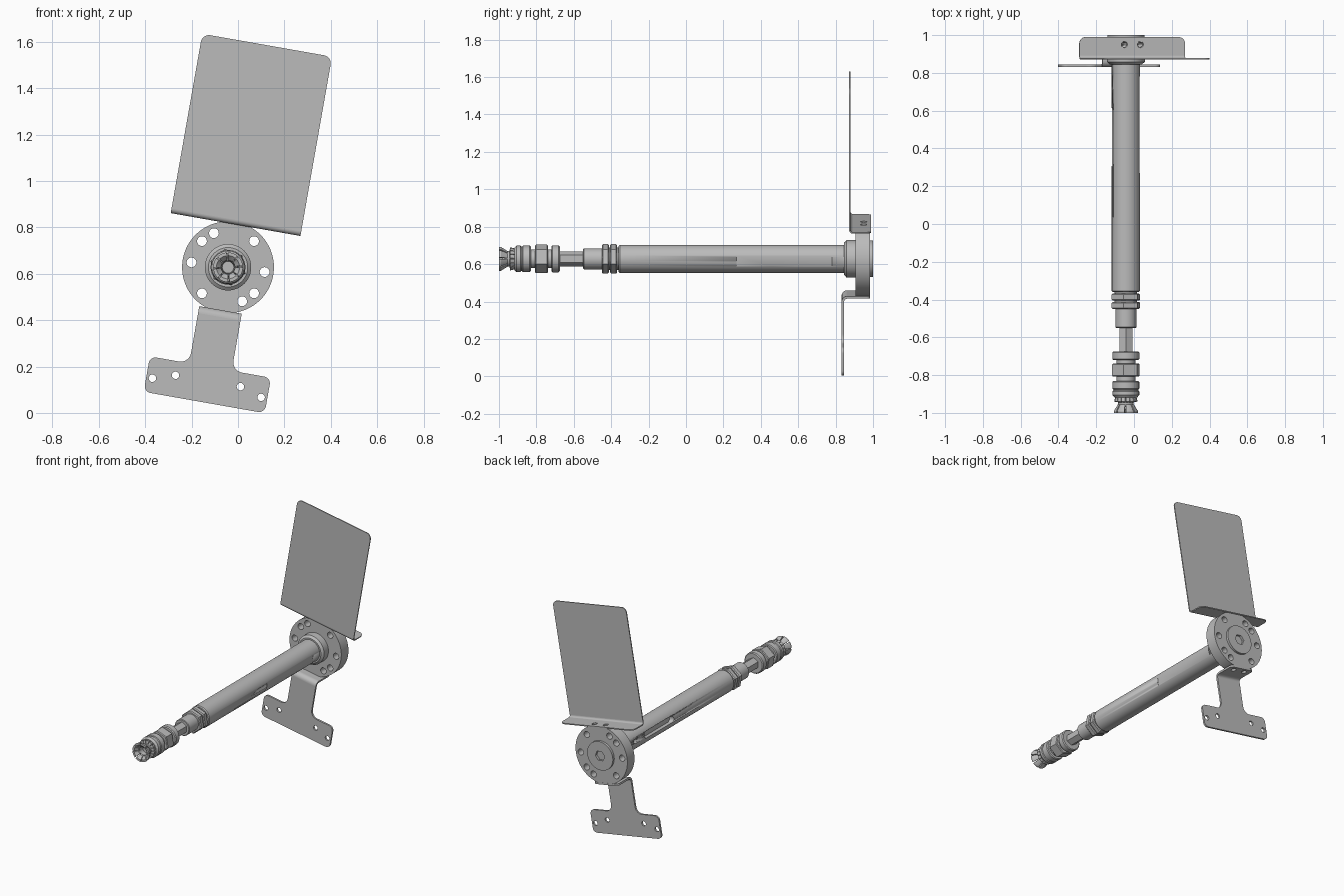
import bpy, bmesh
from math import sin, cos, pi, radians, sqrt
from mathutils import Matrix, Vector

cube = bpy.data.objects.get("Cube")
if cube:
    bpy.data.objects.remove(cube, do_unlink=True)

grey = bpy.data.materials.new("machined grey")
grey.use_nodes = True
grey.diffuse_color = (0.5, 0.5, 0.5, 1)
grey.node_tree.nodes["Principled BSDF"].inputs["Base Color"].default_value = (0.5, 0.5, 0.5, 1)

# Shaft axis and the tilted frame of the brackets
CENTRE = Vector((-0.043, 0, 0.628))
TILT = radians(10)
U = Vector((cos(TILT), 0, -sin(TILT)))
V = Vector((sin(TILT), 0, cos(TILT)))
Y = Vector((0, 1, 0))


def frame(a, b, n, offset):
    m = Matrix((a, b, n)).transposed().to_4x4()
    m.translation = CENTRE + offset
    return m


def finish(name, mesh):
    mesh.materials.clear()
    mesh.materials.append(grey)
    mesh.shade_smooth()
    mesh.set_sharp_from_angle(angle=radians(30))
    obj = bpy.data.objects.new(name, mesh)
    bpy.context.collection.objects.link(obj)
    return obj


def circle(x, y, r, n=32):
    return [(x + r * cos(2 * pi * i / n), y + r * sin(2 * pi * i / n)) for i in range(n)]


def rounded(corners):
    """Outline from right-angled corners (x, y, radius)."""
    out = []
    for i, (x, y, r) in enumerate(corners):
        p = Vector((x, y))
        if not r:
            out.append((x, y))
            continue
        a = (Vector(corners[i - 1][:2]) - p).normalized()
        b = (Vector(corners[(i + 1) % len(corners)][:2]) - p).normalized()
        for k in range(9):
            t = k * pi / 16
            out.append(tuple(p + a * r * (1 - sin(t)) + b * r * (1 - cos(t))))
    return out


def sheet(name, loops, thickness, matrix):
    """Flat plate: first loop is the outline, the others are holes."""
    curve = bpy.data.curves.new(name, "CURVE")
    curve.dimensions = "2D"
    curve.fill_mode = "BOTH"
    curve.extrude = thickness / 2
    for loop in loops:
        s = curve.splines.new("POLY")
        s.points.add(len(loop) - 1)
        for p, (x, y) in zip(s.points, loop):
            p.co = (x, y, 0, 1)
        s.use_cyclic_u = True
    temp = bpy.data.objects.new(name + "_outline", curve)
    bpy.context.collection.objects.link(temp)
    bpy.context.view_layer.update()
    mesh = bpy.data.meshes.new_from_object(temp.evaluated_get(bpy.context.evaluated_depsgraph_get()))
    bpy.data.objects.remove(temp)
    bm = bmesh.new()
    bm.from_mesh(mesh)
    bmesh.ops.remove_doubles(bm, verts=bm.verts, dist=1e-5)
    bmesh.ops.recalc_face_normals(bm, faces=bm.faces)
    bm.to_mesh(mesh)
    bm.free()
    obj = finish(name, mesh)
    obj.matrix_world = matrix
    return obj


def lathe(name, profile, steps=48, start=0, wedges=0):
    """Turn an (r, y) profile round the shaft axis, whole or as separate wedges."""
    bm = bmesh.new()
    for w in range(wedges or 1):
        turn = Matrix.Rotation(start + (2 * pi * w / wedges if wedges else 0), 3, "Y")
        vs = [bm.verts.new(turn @ Vector((r, y, 0))) for r, y in profile]
        if wedges:
            geom = [bm.faces.new(vs)]
            geom += list(geom[0].edges) + vs
            bmesh.ops.spin(bm, geom=geom, axis=Y, cent=(0, 0, 0),
                           angle=2 * pi / wedges * 0.85, steps=6)
        else:
            geom = vs + [bm.edges.new(e) for e in zip(vs, vs[1:])]
            bmesh.ops.spin(bm, geom=geom, axis=Y, cent=(0, 0, 0), angle=2 * pi, steps=steps)
    bmesh.ops.remove_doubles(bm, verts=bm.verts, dist=1e-5)
    bmesh.ops.recalc_face_normals(bm, faces=bm.faces)
    mesh = bpy.data.meshes.new(name)
    bm.to_mesh(mesh)
    bm.free()
    obj = finish(name, mesh)
    obj.location = CENTRE
    return obj


def rod(name, r, y0, y1, chamfer=0.004, **kw):
    c = chamfer
    return lathe(name, [(0, y0), (r - c, y0), (r, y0 + c), (r, y1 - c), (r - c, y1), (0, y1)], **kw)


def cut(obj, cutter):
    cutter.hide_render = True
    cutter.hide_set(True)
    mod = obj.modifiers.new(cutter.name, "BOOLEAN")
    mod.operation = "DIFFERENCE"
    mod.solver = "EXACT"
    mod.object = cutter


# Main shaft with a long flat on one side and a slot and pin hole on the other
shaft = rod("main_shaft", 0.075, -0.36, 0.92, 0.006)
side = lambda offset: frame(Y, V, U, U * offset)
cut(shaft, sheet("flat_cutter", [rounded([(0.27, -0.1, 0), (0.78, -0.1, 0), (0.78, 0.1, 0), (0.27, 0.1, 0)])],
                 0.05, side(0.094)))
slot = [(0.3, -0.022, 0.021), (0.62, -0.022, 0.021), (0.62, 0.022, 0.021), (0.3, 0.022, 0.021)]
cut(shaft, sheet("slot_cutter", [rounded(slot)], 0.08, side(-0.08)))
cut(shaft, sheet("pin_hole_cutter", [circle(0.72, 0, 0.014)], 0.08, side(-0.08)))

# Hub: collar, drilled flange disk with top and bottom flats, rear boss
lathe("hub_collar", [(0, 0.845), (0.085, 0.845), (0.1, 0.858), (0.1, 0.91), (0, 0.91)])
FLAT = 0.187
half = sqrt(0.198 ** 2 - FLAT ** 2)
rim = [(x, max(-FLAT, min(FLAT, y))) for x, y in circle(0, 0, 0.198, 96)]
holes = [circle(0.159 * cos(a), 0.159 * sin(a), 0.021)
         for a in (radians(d) + TILT for d in (45, 135, 225, 315, 112.5, 292.5, 172.5, 352.5))]
disk = sheet("flange_disk", [rim] + holes, 0.078, frame(U, V, -Y, Y * 0.945))
rear = frame(U, V, -Y, Y * 0.99)
sheet("rear_boss", [circle(0, 0, 0.098, 64), circle(0, 0, 0.036, 6)], 0.02, rear)
sheet("rear_boss_inner_ring", [circle(0, 0, 0.06, 48), circle(0, 0, 0.045, 48)], 0.004,
      frame(U, V, -Y, Y * 0.998))


def bend(name, y0, v0, radius, t, width, up):
    """Quarter-round fold joining an upright plate to its flange."""
    arc = [(pi / 2 * i / 8) for i in range(9)]
    point = lambda r, a: (y0 + radius - r * cos(a), v0 + up * (radius - r * sin(a)))
    loop = [point(radius, a) for a in arc] + [point(radius - t, a) for a in reversed(arc)]
    sheet(name, [loop], width, frame(Y, V, U, Vector()))


# Upper bracket: large panel folded on to the top flat
t, R, w = 0.007, 0.02, 0.284
sheet("upper_panel", [rounded([(-w, FLAT + R, 0), (w, FLAT + R, 0), (w, 0.972, 0.035), (-w, 0.972, 0.035)])],
      t, frame(U, V, -Y, Y * (0.872 + t / 2)))
bend("upper_bend", 0.872, FLAT, R, t, 2 * w, 1)
bolts = [circle(s * 0.043, 0.95, 0.017) for s in (-1, 1)]
sheet("upper_flange", [rounded([(-w, 0.872 + R, 0), (w, 0.872 + R, 0), (w, 0.99, 0.035), (-w, 0.99, 0.035)])]
      + bolts, t, frame(U, Y, V, V * (FLAT + t / 2)))

# Lower bracket: T-shaped foot folded on to the bottom flat
t, R, n, w = 0.013, 0.03, 0.093, 0.265
right = [(n, -FLAT - R, 0), (n, -0.437, 0.045), (w, -0.437, 0.03), (w, -0.592, 0.03)]
tee = right + [(-x, y, r) for x, y, r in reversed(right)]
feet = [circle(s * x, y, 0.016) for s in (-1, 1) for x, y in ((0.142, -0.498), (0.238, -0.528))]
sheet("lower_foot", [rounded(tee)] + feet, t, frame(U, V, -Y, Y * (0.832 + t / 2)))
bend("lower_bend", 0.832, -FLAT, R, t, 2 * n, -1)
sheet("lower_flange", [rounded([(-n, 0.832 + R, 0), (n, 0.832 + R, 0), (n, 0.985, 0.02), (-n, 0.985, 0.02)])]
      + bolts, t, frame(U, Y, V, V * (-FLAT - t / 2)))

# Bolt holes drilled into the disk rim
for s in (-1, 1):
    cut(disk, sheet("bolt_hole_cutter", [circle(s * 0.043, 0.95, 0.013)], 0.46, frame(U, Y, V, Vector())))

# Lock nuts, sleeve and hexagonal rod
for i, y in enumerate((-0.45, -0.406)):
    rod(f"lock_nut_{i + 1}", 0.08, y, y + 0.038, 0.006, steps=6, start=radians(20))
rod("threaded_stub", 0.06, -0.42, -0.35)
rod("sleeve", 0.056, -0.55, -0.44)
rod("hex_rod", 0.04, -0.69, -0.54, 0.002, steps=6, start=pi / 2)

# Coupling body
rod("coupling_ring", 0.072, -0.72, -0.675, 0.006)
rod("coupling_core", 0.05, -0.92, -0.70)
rod("coupling_nut", 0.077, -0.808, -0.738, 0.005, steps=6, start=radians(20))
lathe("coupling_socket", [(0, -0.83), (0.066, -0.83), (0.071, -0.836), (0.071, -0.872), (0.066, -0.876),
                          (0.066, -0.882), (0.071, -0.886), (0.071, -0.905), (0.06, -0.918), (0, -0.918)])

# Toothed ring and flared collet jaws at the tip
lathe("toothed_ring", [(0.035, -0.915), (0.056, -0.915), (0.062, -0.94), (0.035, -0.945)], wedges=16)
lathe("collet_core", [(0, -0.91), (0.044, -0.91), (0.04, -0.965), (0.028, -0.97), (0.025, -0.94), (0, -0.94)])
lathe("collet_jaws", [(0.028, -0.955), (0.042, -0.955), (0.064, -0.99), (0.064, -1.0), (0.05, -1.0), (0.03, -0.98)],
      wedges=8)
